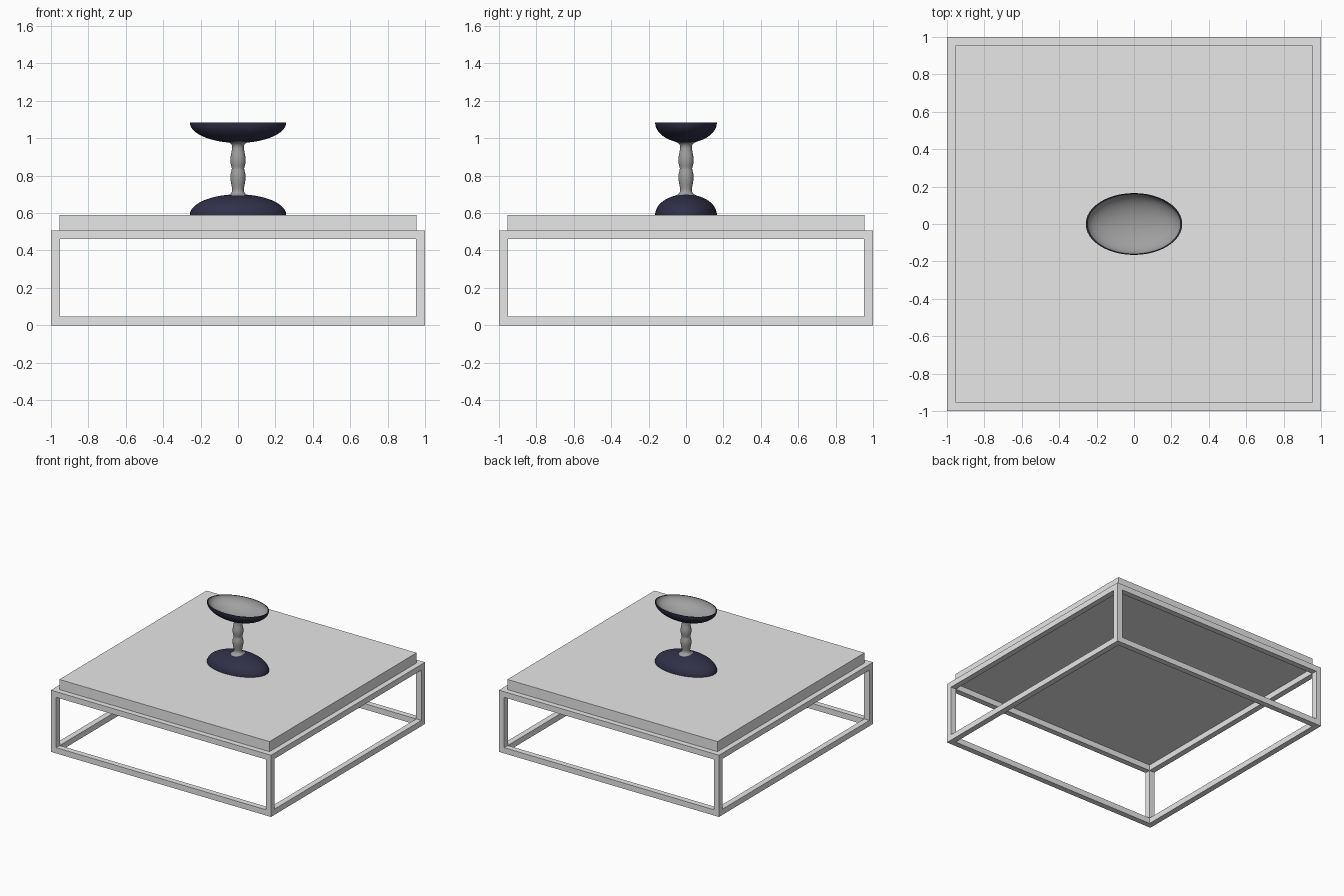
import bpy
import bmesh
from math import sin, cos, pi, radians

cube = bpy.data.objects.get("Cube")
if cube:
    bpy.data.objects.remove(cube, do_unlink=True)


def material(name, r, g, b):
    m = bpy.data.materials.new(name)
    m.use_nodes = True
    m.diffuse_color = (r, g, b, 1)
    bsdf = next(n for n in m.node_tree.nodes if n.type == "BSDF_PRINCIPLED")
    bsdf.inputs["Base Color"].default_value = (r, g, b, 1)
    return m


light_grey = material("light_grey", 0.8, 0.8, 0.8)
mid_grey = material("mid_grey", 0.35, 0.35, 0.35)
navy = material("dark_navy", 0.03, 0.03, 0.065)


def add_object(name, bm, mats):
    bmesh.ops.recalc_face_normals(bm, faces=bm.faces)
    mesh = bpy.data.meshes.new(name)
    bm.to_mesh(mesh)
    bm.free()
    for m in mats:
        mesh.materials.append(m)
    ob = bpy.data.objects.new(name, mesh)
    bpy.context.collection.objects.link(ob)
    return ob


def activate(ob):
    bpy.ops.object.select_all(action="DESELECT")
    ob.select_set(True)
    bpy.context.view_layer.objects.active = ob


def box(name, size, z_mid):
    bm = bmesh.new()
    bmesh.ops.create_cube(bm, size=1)
    bmesh.ops.scale(bm, vec=size, verts=bm.verts)
    bmesh.ops.translate(bm, vec=(0, 0, z_mid), verts=bm.verts)
    return add_object(name, bm, [light_grey])


def revolve(name, profile, mats, y_scale=1, inner_from=None, sides=64):
    """Lathe (radius, z) points; rings from inner_from on use the second material."""
    bm = bmesh.new()
    rings = []
    for r, z in profile:
        if r < 1e-5:
            rings.append([bm.verts.new((0, 0, z))] * sides)
        else:
            rings.append([bm.verts.new((r * cos(2 * pi * i / sides),
                                        r * y_scale * sin(2 * pi * i / sides), z))
                          for i in range(sides)])
    for k, (a, b) in enumerate(zip(rings, rings[1:])):
        for i in range(sides):
            j = (i + 1) % sides
            corners = list(dict.fromkeys((a[i], a[j], b[j], b[i])))
            face = bm.faces.new(corners)
            if inner_from is not None and k >= inner_from:
                face.material_index = 1
    ob = add_object(name, bm, mats)
    activate(ob)
    bpy.ops.object.shade_smooth_by_angle(angle=radians(40))
    return ob


# Open table frame: a block with a through opening along each axis
HEIGHT, BAR = 0.507, 0.047
frame = box("table_frame", (2, 2, HEIGHT), HEIGHT / 2)
for axis in range(3):
    size = [2 - 2 * BAR, 2 - 2 * BAR, HEIGHT - 2 * BAR]
    size[axis] = 3
    cutter = box("frame_cutter", size, HEIGHT / 2)
    cutter.hide_render = True
    activate(frame)
    mod = frame.modifiers.new("opening", "BOOLEAN")
    mod.operation = "DIFFERENCE"
    mod.solver = "EXACT"
    mod.object = cutter
    bpy.ops.object.modifier_apply(modifier=mod.name)
    bpy.data.objects.remove(cutter, do_unlink=True)

# Table top slab
TOP = 0.59
box("table_top", (1.91, 1.91, TOP - HEIGHT), (TOP + HEIGHT) / 2)

# Oval bowl and the matching upturned base, thin walled
RIM = 1.085
STEPS = 16
angles = [pi / 2 * i / STEPS for i in range(STEPS + 1)]
outer = [(0.258 * sin(t), RIM - 0.11 * cos(t)) for t in angles]
inner = [(0.25 * cos(t), RIM - 0.1 * sin(t)) for t in angles]
bowl = outer + inner
base = [(r, RIM + TOP - z) for r, z in bowl]
for name, profile in (("bowl", bowl), ("base", base)):
    revolve(name, profile, [navy, mid_grey], 0.64, STEPS + 1)

# Turned stem, symmetric about its waist
half = [(0.033, 0), (0.035, 0.01), (0.039, 0.026), (0.041, 0.045), (0.039, 0.066),
        (0.035, 0.088), (0.031, 0.108), (0.031, 0.12), (0.036, 0.131),
        (0.046, 0.139), (0.058, 0.144)]
MIDDLE = (RIM + TOP) / 2
stem = [(r, MIDDLE - z) for r, z in reversed(half[1:])]
stem += [(r, MIDDLE + z) for r, z in half]
revolve("stem", stem, [mid_grey], sides=32)
